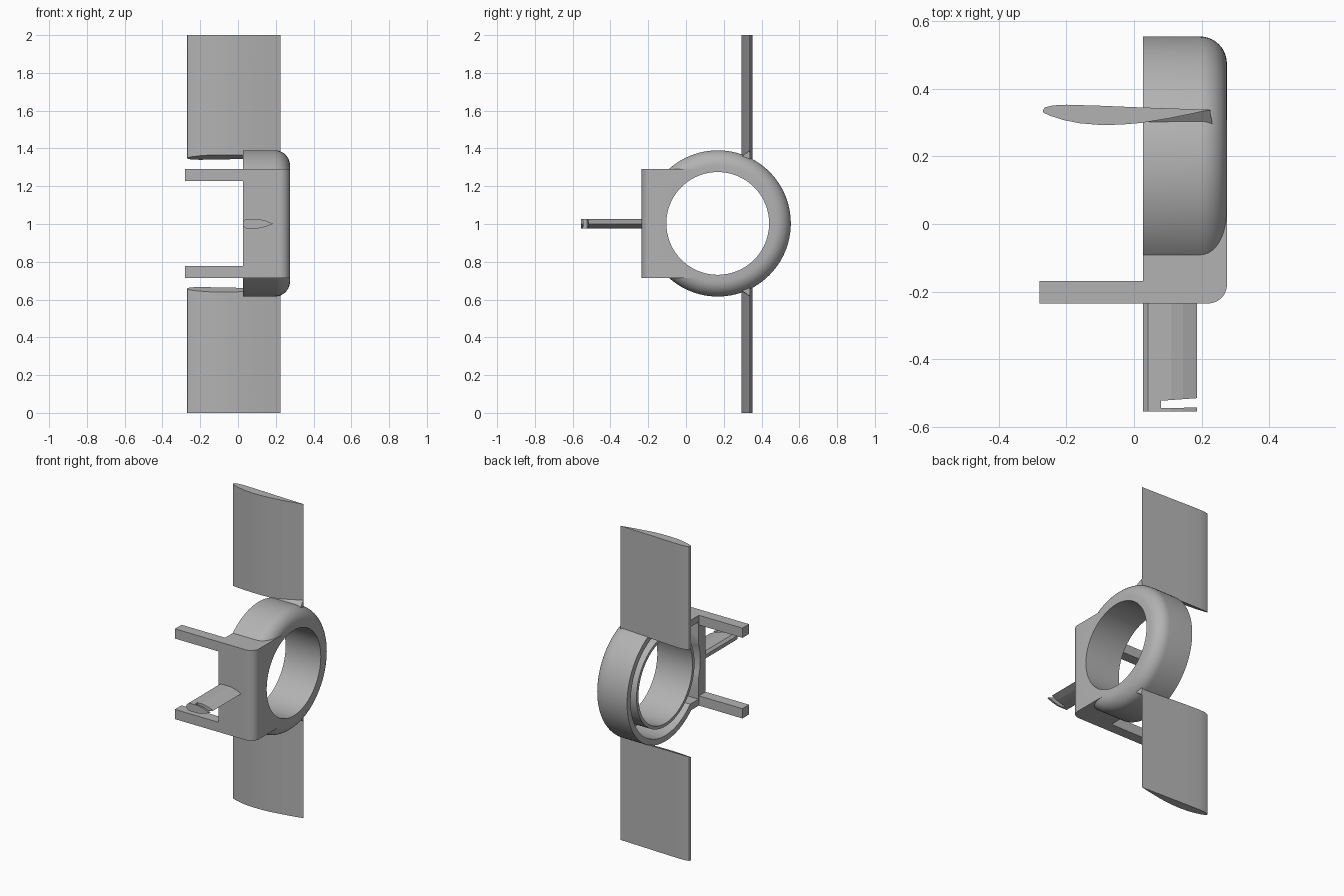
import bpy
import bmesh
from math import sin, cos, pi, radians, sqrt
from mathutils import Vector

cube = bpy.data.objects.get("Cube")
if cube:
    bpy.data.objects.remove(cube)

grey = bpy.data.materials.new("plain grey")
grey.use_nodes = True
colour = (0.45, 0.45, 0.45, 1)
grey.diffuse_color = colour
grey.node_tree.nodes["Principled BSDF"].inputs["Base Color"].default_value = colour

RING_Y, RING_Z, RING_R, BORE_R = 0.168, 1.003, 0.387, 0.272
BACK, FACE = 0.027, 0.275      # open side and closed side of the housing


def finish(name, bm):
    bmesh.ops.recalc_face_normals(bm, faces=bm.faces)
    mesh = bpy.data.meshes.new(name)
    bm.to_mesh(mesh)
    bm.free()
    mesh.materials.append(grey)
    obj = bpy.data.objects.new(name, mesh)
    bpy.context.collection.objects.link(obj)
    return obj


def prism(name, outline, axis, lo, hi):
    """Extrude a 2D outline along an axis; lo and hi may depend on the point."""
    bm = bmesh.new()

    def loop(h):
        verts = []
        for a, b in outline:
            d = h(a, b) if callable(h) else h
            verts.append(bm.verts.new({"x": (d, a, b), "y": (a, d, b), "z": (a, b, d)}[axis]))
        return verts
    low, high = loop(lo), loop(hi)
    n = len(outline)
    for i in range(n):
        j = (i + 1) % n
        bm.faces.new((low[i], low[j], high[j], high[i]))
    bm.faces.new(low[::-1])
    bm.faces.new(high)
    return finish(name, bm)


def box(name, x, y, z):
    return prism(name, [(x[0], y[0]), (x[1], y[0]), (x[1], y[1]), (x[0], y[1])], "z", *z)


def arc(cx, cy, r, start, end, steps=10):
    return [(cx + r * cos(radians(start + (end - start) * i / steps)),
             cy + r * sin(radians(start + (end - start) * i / steps))) for i in range(steps + 1)]


def lathe(name, profile, steps=96):
    """Spin (x, radius) points around the ring axis, capped at both ends."""
    bm = bmesh.new()
    loops = [[bm.verts.new((x, RING_Y + r * cos(2 * pi * k / steps),
                            RING_Z + r * sin(2 * pi * k / steps)))
              for k in range(steps)] for x, r in profile]
    for a, b in zip(loops, loops[1:]):
        for k in range(steps):
            m = (k + 1) % steps
            bm.faces.new((a[k], a[m], b[m], b[k]))
    bm.faces.new(loops[0])
    bm.faces.new(loops[-1])
    return finish(name, bm)


def combine(target, tool, operation):
    mod = target.modifiers.new("combine", "BOOLEAN")
    mod.operation, mod.object, mod.solver = operation, tool, "EXACT"
    bpy.context.view_layer.objects.active = target
    bpy.ops.object.modifier_apply(modifier=mod.name)
    bpy.data.objects.remove(tool)


# Housing: rounded ring joined to a square front block, hollow from the back
housing = lathe("housing", [(BACK, RING_R)] + arc(FACE - 0.08, RING_R - 0.08, 0.08, 90, 0))
block = prism("block", [(BACK, 0.04), (BACK, -0.235)]
              + arc(FACE - 0.055, -0.18, 0.055, -90, 0) + [(FACE, 0.04)], "z", 0.715, 1.29)
combine(housing, block, "UNION")
combine(housing, lathe("ring_cavity", [(-0.1, 0.35), (0.24, 0.35)]), "DIFFERENCE")
combine(housing, box("block_cavity", (-0.1, 0.238), (-0.165, 0.0), (0.757, 1.248)), "DIFFERENCE")
combine(housing, lathe("inner_tube", [(BACK, 0.292), (0.26, 0.292)]), "UNION")
combine(housing, lathe("bore", [(-0.2, BORE_R), (0.4, BORE_R)]), "DIFFERENCE")

# Two arms reaching out from the block
arms = [box("upper_arm", (-0.28, BACK + 0.003), (-0.235, -0.168), (1.228, 1.29)),
        box("lower_arm", (-0.28, BACK + 0.003), (-0.235, -0.168), (0.715, 0.777))]

# Front probe with a slot near its tip
probe = prism("front_probe", [(0.027, 1.012), (0.042, 1.026), (0.11, 1.026), (0.145, 1.018),
                              (0.187, 1.001), (0.145, 0.985), (0.11, 0.977), (0.042, 0.977),
                              (0.027, 0.99)], "y", -0.555, -0.2)
slot = prism("slot", [(0.08, -0.545), (0.25, -0.542), (0.25, -0.511), (0.08, -0.523)], "z", 0.9, 1.1)
combine(probe, slot, "DIFFERENCE")

# Wings: airfoil section, root trimmed to the ring, mirrored above and below
airfoil = [(-0.27, 0.335), (-0.264, 0.345), (-0.24, 0.351), (-0.2, 0.353), (-0.1, 0.35),
           (0.02, 0.345), (0.225, 0.338), (0.16, 0.324), (0.1, 0.312), (0.02, 0.299),
           (-0.04, 0.294), (-0.1, 0.293), (-0.16, 0.298), (-0.21, 0.308), (-0.25, 0.321),
           (-0.267, 0.329)]
wings = []
for name, side, tip in (("upper", 1, 2.0), ("lower", -1, 0.0)):
    def root(x, y):
        return RING_Z + side * (sqrt(RING_R ** 2 - (y - RING_Y) ** 2) - 0.003)
    wings.append(prism(name + "_wing", airfoil, "z", root, tip))
    # Small gusset between the wing underside and the ring
    bm = bmesh.new()
    for x, y, h in ((0.03, 0.3, 0.362), (0.225, 0.337, 0.385), (0.232, 0.295, 0.355),
                    (0.225, 0.34, 0.33), (0.03, 0.32, 0.345), (0.2, 0.295, 0.345)):
        bm.verts.new(Vector((x, y, RING_Z + side * h)))
    bmesh.ops.convex_hull(bm, input=bm.verts)
    finish(name + "_gusset", bm)

# Smooth the curved parts, keeping edges sharp
for obj in [housing] + wings:
    bpy.ops.object.select_all(action="DESELECT")
    obj.select_set(True)
    bpy.context.view_layer.objects.active = obj
    bpy.ops.object.shade_smooth_by_angle(angle=radians(32))
